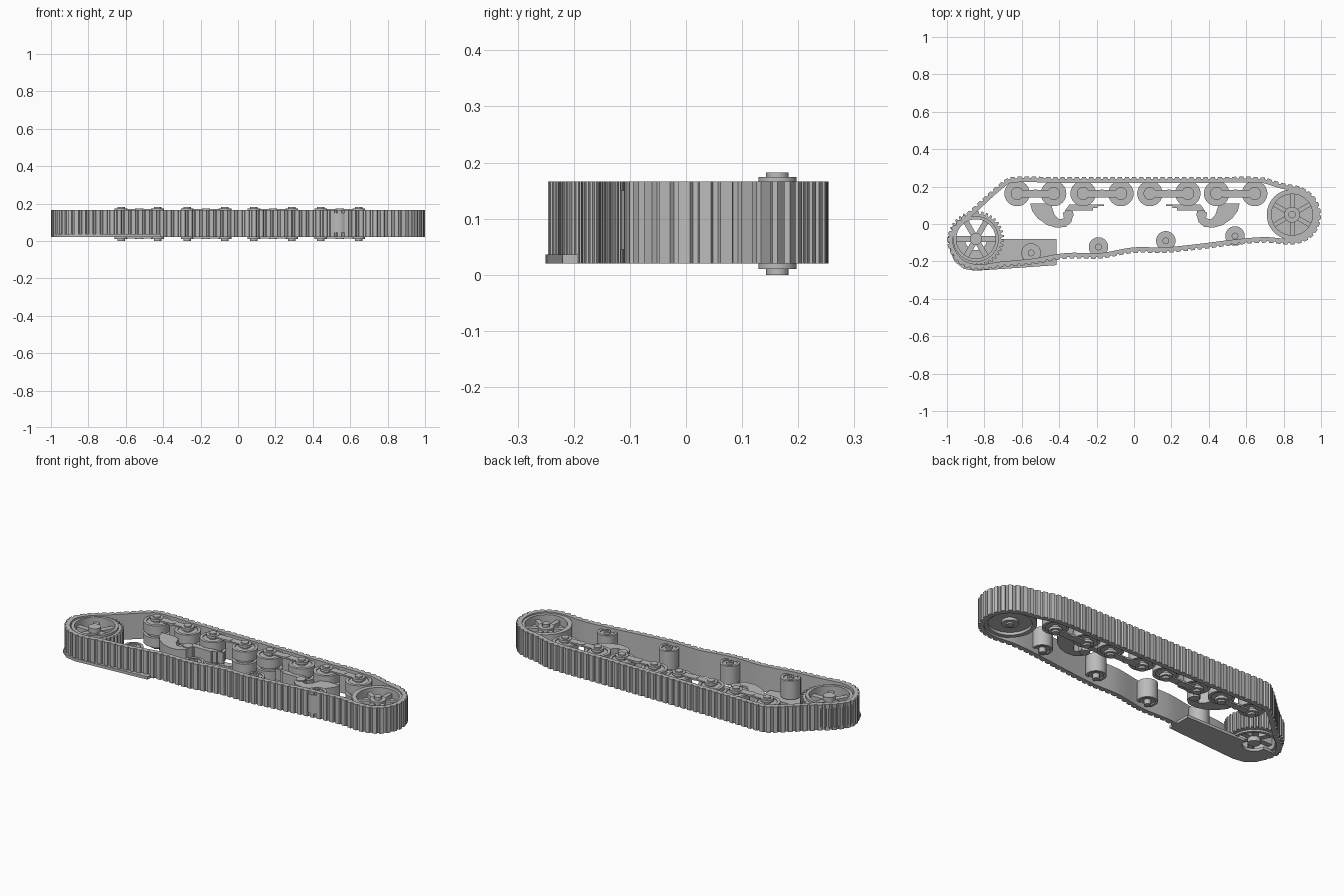
import bpy, bmesh
from math import sin, cos, pi, radians
from mathutils import Vector

old = bpy.data.objects.get("Cube")
if old:
    bpy.data.objects.remove(old, do_unlink=True)

grey = bpy.data.materials.new("plain_grey")
grey.use_nodes = True
COLOUR = (0.5, 0.5, 0.5, 1)
grey.diffuse_color = COLOUR
grey.node_tree.nodes["Principled BSDF"].inputs["Base Color"].default_value = COLOUR

BOTTOM, TOP = 0.02, 0.166
MID = (BOTTOM + TOP) / 2


def finish(name, bm, smooth=True):
    bmesh.ops.recalc_face_normals(bm, faces=bm.faces)
    mesh = bpy.data.meshes.new(name)
    bm.to_mesh(mesh)
    bm.free()
    mesh.materials.append(grey)
    ob = bpy.data.objects.new(name, mesh)
    bpy.context.collection.objects.link(ob)
    if smooth:
        bpy.ops.object.select_all(action="DESELECT")
        ob.select_set(True)
        bpy.context.view_layer.objects.active = ob
        bpy.ops.object.shade_smooth_by_angle(angle=radians(30))
    return ob


def prism(bm, pts, z0, z1):
    low = [bm.verts.new((x, y, z0)) for x, y in pts]
    high = [bm.verts.new((x, y, z1)) for x, y in pts]
    bm.faces.new(low)
    bm.faces.new(high)
    for i in range(len(pts)):
        j = (i + 1) % len(pts)
        bm.faces.new((low[i], low[j], high[j], high[i]))


def circle(c, r, n=32, start=0, sweep=2 * pi):
    full = sweep == 2 * pi
    return [(c[0] + r * cos(start + sweep * i / (n if full else n - 1)),
             c[1] + r * sin(start + sweep * i / (n if full else n - 1))) for i in range(n)]


def disc(bm, c, r, z0, z1, n=32):
    prism(bm, circle(c, r, n), z0, z1)


def band(bm, outer, inner, z0, z1):
    """Closed wall between two loops with equal point counts."""
    loops = [[bm.verts.new((x, y, z)) for x, y in pts]
             for pts, z in ((outer, z0), (outer, z1), (inner, z1), (inner, z0))]
    n = len(outer)
    for a in range(4):
        p, q = loops[a], loops[(a + 1) % 4]
        for i in range(n):
            j = (i + 1) % n
            bm.faces.new((p[i], p[j], q[j], q[i]))


def ring(bm, c, r1, r0, z0, z1, n=40):
    band(bm, circle(c, r1, n), circle(c, r0, n), z0, z1)


def bar(bm, a, b, half, z0, z1):
    a, b = Vector(a), Vector(b)
    d = (b - a).normalized() * half
    n = Vector((-d.y, d.x))
    prism(bm, [a + n, a - n, b - n, b + n], z0, z1)


def spokes(bm, c, r0, r1, half, z0, z1, start):
    for k in range(6):
        d = Vector((cos(start + k * pi / 3), sin(start + k * pi / 3)))
        bar(bm, Vector(c) + d * r0, Vector(c) + d * r1, half, z0, z1)


# Track belt: smooth closed path with ribs on the outside
path = [(-0.66, 0.25), (-0.4, 0.25), (0, 0.25), (0.4, 0.25), (0.68, 0.25), (0.79, 0.22),
        (0.9, 0.195), (0.97, 0.14), (1, 0.05), (0.975, -0.04), (0.92, -0.09), (0.84, -0.11),
        (0.7, -0.1), (0.52, -0.115), (0.36, -0.135), (0.16, -0.155), (0, -0.155),
        (-0.18, -0.185), (-0.36, -0.185), (-0.54, -0.215), (-0.7, -0.23), (-0.85, -0.245),
        (-0.95, -0.2), (-1, -0.09), (-0.965, -0.005), (-0.87, 0.08), (-0.72, 0.215)]
P = [Vector(p) for p in path]
dense = []
for i in range(len(P)):
    a, b, c, d = (P[(i + k) % len(P)] for k in (-1, 0, 1, 2))
    u, v = (c - a).normalized(), (d - b).normalized()
    span = (c - b).length
    for s in range(40):
        t = s / 40
        dense.append(b * (2 * t**3 - 3 * t**2 + 1) + c * (3 * t**2 - 2 * t**3)
                     + (u * (t**3 - 2 * t**2 + t) + v * (t**3 - t**2)) * span)
total, lengths = 0, [0]
for i in range(len(dense)):
    total += (dense[(i + 1) % len(dense)] - dense[i]).length
    lengths.append(total)


def at(s):
    s %= total
    i = next(k for k in range(len(dense)) if lengths[k + 1] > s)
    f = (s - lengths[i]) / (lengths[i + 1] - lengths[i])
    return dense[i].lerp(dense[(i + 1) % len(dense)], f)


LINKS = 116
pitch = total / LINKS
outer, inner = [], []
for k in range(LINKS):
    for frac, depth in ((0, 0), (0.55, 0), (0.65, 0.009), (0.9, 0.009)):
        s = (k + frac) * pitch
        t = (at(s + 0.02) - at(s - 0.02)).normalized()
        n = Vector((-t.y, t.x))
        outer.append(at(s) - n * depth)
        inner.append(at(s) - n * 0.03)
bm = bmesh.new()
band(bm, outer, inner, BOTTOM, TOP)
finish("track_belt", bm)

# Toothed drive wheel
DRIVE = (-0.845, -0.08)
bm = bmesh.new()
gear = []
for k in range(36):
    for frac, r in ((0, 0.135), (0.3, 0.135), (0.45, 0.15), (0.8, 0.15)):
        a = 2 * pi * (k + frac) / 36
        gear.append((DRIVE[0] + r * cos(a), DRIVE[1] + r * sin(a)))
band(bm, gear, circle(DRIVE, 0.105, len(gear)), 0.04, 0.145)
ring(bm, DRIVE, 0.122, 0.105, 0.03, 0.158, 48)
spokes(bm, DRIVE, 0.02, 0.11, 0.015, 0.055, 0.13, 0)
disc(bm, DRIVE, 0.032, 0.03, 0.155)
finish("drive_wheel", bm)

# Idler wheel with a recessed web
IDLER = (0.845, 0.05)
bm = bmesh.new()
ring(bm, IDLER, 0.135, 0.11, 0.03, 0.158, 48)
disc(bm, IDLER, 0.115, 0.045, 0.11, 48)
spokes(bm, IDLER, 0.02, 0.115, 0.012, 0.1, 0.135, pi / 6)
disc(bm, IDLER, 0.042, 0.03, 0.145)
disc(bm, IDLER, 0.02, 0.022, 0.162, 12)
finish("idler_wheel", bm)

# Road wheels in pairs, joined by links on both sides
ROW = 0.163
PAIRS = ((-0.625, -0.43), (-0.272, -0.07), (0.085, 0.288), (0.442, 0.645))
for number, pair in enumerate(PAIRS, 1):
    bm = bmesh.new()
    for x in pair:
        c = (x, ROW)
        for z0, z1 in ((0.032, 0.085), (0.101, 0.154)):
            ring(bm, c, 0.068, 0.052, z0, z1)
            disc(bm, c, 0.054, z0 + 0.006, z1 - 0.006)
        disc(bm, c, 0.045, 0.08, 0.106)
        disc(bm, c, 0.02, 0.0, 0.182, 16)
    finish(f"road_wheels_{number}", bm)
    bm = bmesh.new()
    for z0, z1 in ((0.01, 0.024), (0.16, 0.174)):
        for x in pair:
            ring(bm, (x, ROW), 0.034, 0.018, z0, z1, 32)
        bar(bm, (pair[0] + 0.03, ROW), (pair[1] - 0.03, ROW), 0.02, z0 + 0.003, z1 - 0.003)
        disc(bm, (sum(pair) / 2, ROW), 0.022, z0 + 0.001, z1 - 0.001, 24)
    finish(f"wheel_link_{number}", bm)

# Return rollers along the slack run
ROLLERS = ((-0.55, -0.155), (-0.19, -0.123), (0.17, -0.09), (0.54, -0.064))
for number, c in enumerate(ROLLERS, 1):
    bm = bmesh.new()
    ring(bm, c, 0.052, 0.038, 0.045, 0.15)
    disc(bm, c, 0.04, 0.052, 0.143)
    disc(bm, c, 0.018, 0.025, 0.155, 16)
    disc(bm, c, 0.008, 0.022, 0.16, 8)
    finish(f"return_roller_{number}", bm)

# Curved suspension arms with stepped brackets, mirrored left and right
for side, name in ((-1, "right"), (1, "left")):
    bm = bmesh.new()
    flip = lambda pts: [(0.005 + side * x, y) for x, y in pts]
    prism(bm, flip([(0.56, 0.11), (0.55, 0.07), (0.52, 0.03), (0.47, -0.005), (0.42, -0.02),
                    (0.37, -0.015), (0.34, 0.01), (0.33, 0.05), (0.36, 0.075), (0.385, 0.06),
                    (0.38, 0.03), (0.405, 0.025), (0.43, 0.05), (0.45, 0.11)]), 0.05, 0.125)
    prism(bm, flip([(0.375, 0.07), (0.35, 0.105), (0.165, 0.105), (0.165, 0.095),
                    (0.2, 0.095), (0.2, 0.085), (0.225, 0.085), (0.225, 0.072),
                    (0.33, 0.072), (0.34, 0.05)]), 0.055, 0.12)
    disc(bm, flip([(0.355, 0.05)])[0], 0.026, 0.045, 0.13, 24)
    finish(f"{name}_suspension_arm", bm)

# Thin guard plate under the drive wheel, notched for its hub
bm = bmesh.new()
plate = [(-0.98, -0.08), (-0.985, -0.14), (-0.96, -0.2), (-0.91, -0.24), (-0.85, -0.25),
         (-0.7, -0.24), (-0.415, -0.22), (-0.415, -0.08)]
prism(bm, plate + circle(DRIVE, 0.06, 14, 0, -pi), BOTTOM, 0.036)
finish("guard_plate", bm)
